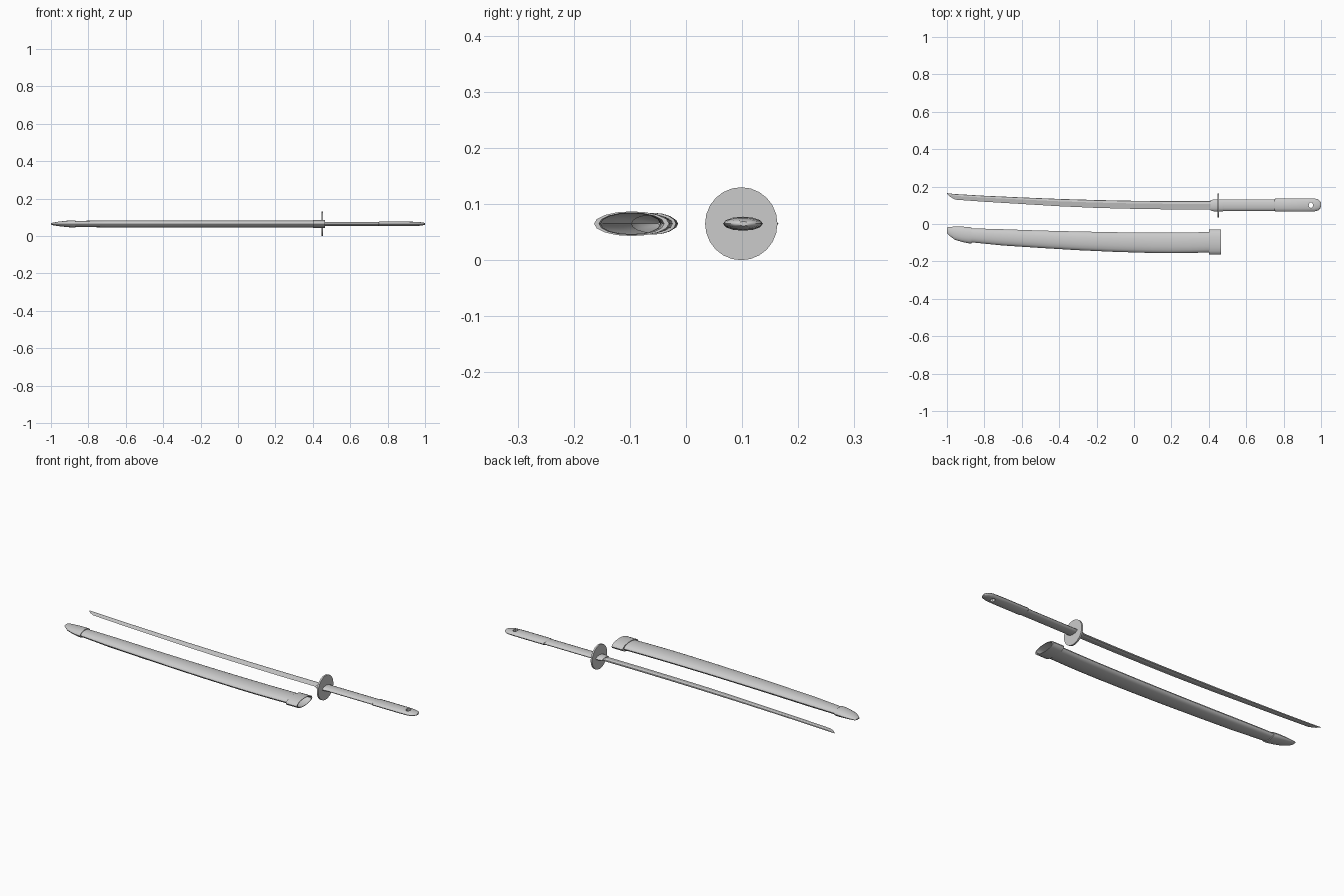
import bpy, bmesh, math

ZC = 0.065  # shared centre height of both pieces


def ellipse(n):
    return [(math.cos(2 * math.pi * i / n), math.sin(2 * math.pi * i / n)) for i in range(n)]


def loft(name, sections, profile, cap_start=True, cap_end=True, angle=35):
    """Skin a unit profile through (x, y_low, y_high, half_thickness) stations."""
    bm = bmesh.new()
    rings = []
    for x, lo, hi, hz in sections:
        c, h = (lo + hi) / 2, (hi - lo) / 2
        rings.append([bm.verts.new((x, c + h * u, ZC + hz * v)) for u, v in profile])
    n = len(profile)
    for a, b in zip(rings, rings[1:]):
        for i in range(n):
            j = (i + 1) % n
            bm.faces.new((a[i], a[j], b[j], b[i]))
    if cap_start:
        bm.faces.new(rings[0])
    if cap_end:
        bm.faces.new(rings[-1])
    bmesh.ops.recalc_face_normals(bm, faces=bm.faces)
    me = bpy.data.meshes.new(name)
    bm.to_mesh(me)
    bm.free()
    ob = bpy.data.objects.new(name, me)
    bpy.context.collection.objects.link(ob)
    bpy.ops.object.select_all(action='DESELECT')
    bpy.context.view_layer.objects.active = ob
    ob.select_set(True)
    bpy.ops.object.shade_smooth_by_angle(angle=math.radians(angle))
    return ob


# Blade: cutting edge on -y, ridge line, narrow spine on +y
blade_profile = [(-1, 0), (0.35, -1), (0.93, -0.6), (1, 0), (0.93, 0.6), (0.35, 1)]
loft("blade", [
    (-1.0, 0.162, 0.165, 0.0008),
    (-0.985, 0.146, 0.163, 0.003),
    (-0.955, 0.130, 0.160, 0.004),
    (-0.8, 0.119, 0.151, 0.0045),
    (-0.6, 0.107, 0.142, 0.005),
    (-0.4, 0.095, 0.134, 0.0055),
    (-0.2, 0.086, 0.128, 0.006),
    (0.0, 0.081, 0.124, 0.006),
    (0.2, 0.078, 0.122, 0.006),
    (0.45, 0.077, 0.122, 0.006)], blade_profile, angle=15)

# Blade collars on both sides of the guard
loft("collar", [
    (0.41, 0.072, 0.127, 0.008), (0.425, 0.068, 0.131, 0.011),
    (0.475, 0.068, 0.131, 0.011), (0.486, 0.072, 0.128, 0.010)], ellipse(12))

# Round guard
loft("guard", [(0.446, 0.034, 0.163, 0.065), (0.455, 0.034, 0.163, 0.065)], ellipse(24))

# Grip and pommel
loft("grip", [
    (0.455, 0.070, 0.132, 0.0105), (0.62, 0.070, 0.132, 0.0105),
    (0.77, 0.070, 0.132, 0.0105)], ellipse(12))
pommel = loft("pommel", [
    (0.752, 0.070, 0.132, 0.0105), (0.755, 0.066, 0.137, 0.0125),
    (0.91, 0.066, 0.137, 0.0125), (0.965, 0.067, 0.136, 0.0105),
    (0.985, 0.073, 0.132, 0.008), (0.996, 0.084, 0.121, 0.006),
    (1.0, 0.094, 0.111, 0.004)], ellipse(12))

# Cord hole through the pommel
bpy.ops.mesh.primitive_cylinder_add(vertices=8, radius=1, depth=0.1, location=(0.946, 0.101, ZC))
cutter = bpy.context.object
cutter.name = "cord_hole_cutter"
cutter.scale = (0.012, 0.015, 1)
cutter.hide_render = True
cutter.display_type = 'WIRE'
mod = pommel.modifiers.new("cord_hole", 'BOOLEAN')
mod.operation = 'DIFFERENCE'
mod.solver = 'EXACT'
mod.object = cutter
bpy.context.view_layer.objects.active = pommel
bpy.ops.object.modifier_apply(modifier=mod.name)
bpy.data.objects.remove(cutter)

# Scabbard shell, open at the mouth
loft("scabbard", [
    (-0.88, -0.097, -0.023, 0.0155),
    (-0.7, -0.115, -0.028, 0.0190),
    (-0.5, -0.128, -0.035, 0.0195),
    (-0.3, -0.140, -0.040, 0.0195),
    (-0.1, -0.149, -0.044, 0.0195),
    (0.1, -0.155, -0.046, 0.0195),
    (0.2, -0.156, -0.046, 0.0195),
    (0.3, -0.155, -0.045, 0.0195),
    (0.4, -0.152, -0.043, 0.0195)], ellipse(16), False, False)

# Scabbard end cap, slanting to a blunt tip
loft("scabbard_tip", [
    (-1.0, -0.050, -0.020, 0.003),
    (-0.99, -0.060, -0.016, 0.007),
    (-0.96, -0.083, -0.014, 0.012),
    (-0.92, -0.096, -0.014, 0.0165),
    (-0.885, -0.103, -0.016, 0.0195),
    (-0.87, -0.104, -0.018, 0.0195),
    (-0.87, -0.098, -0.024, 0.0155)], ellipse(16), True, False)

# Scabbard mouth ring
loft("scabbard_mouth", [
    (0.40, -0.152, -0.043, 0.0195),
    (0.40, -0.164, -0.030, 0.022),
    (0.465, -0.164, -0.030, 0.022),
    (0.465, -0.155, -0.039, 0.0195),
    (0.40, -0.152, -0.043, 0.0185)], ellipse(16), False, False)
